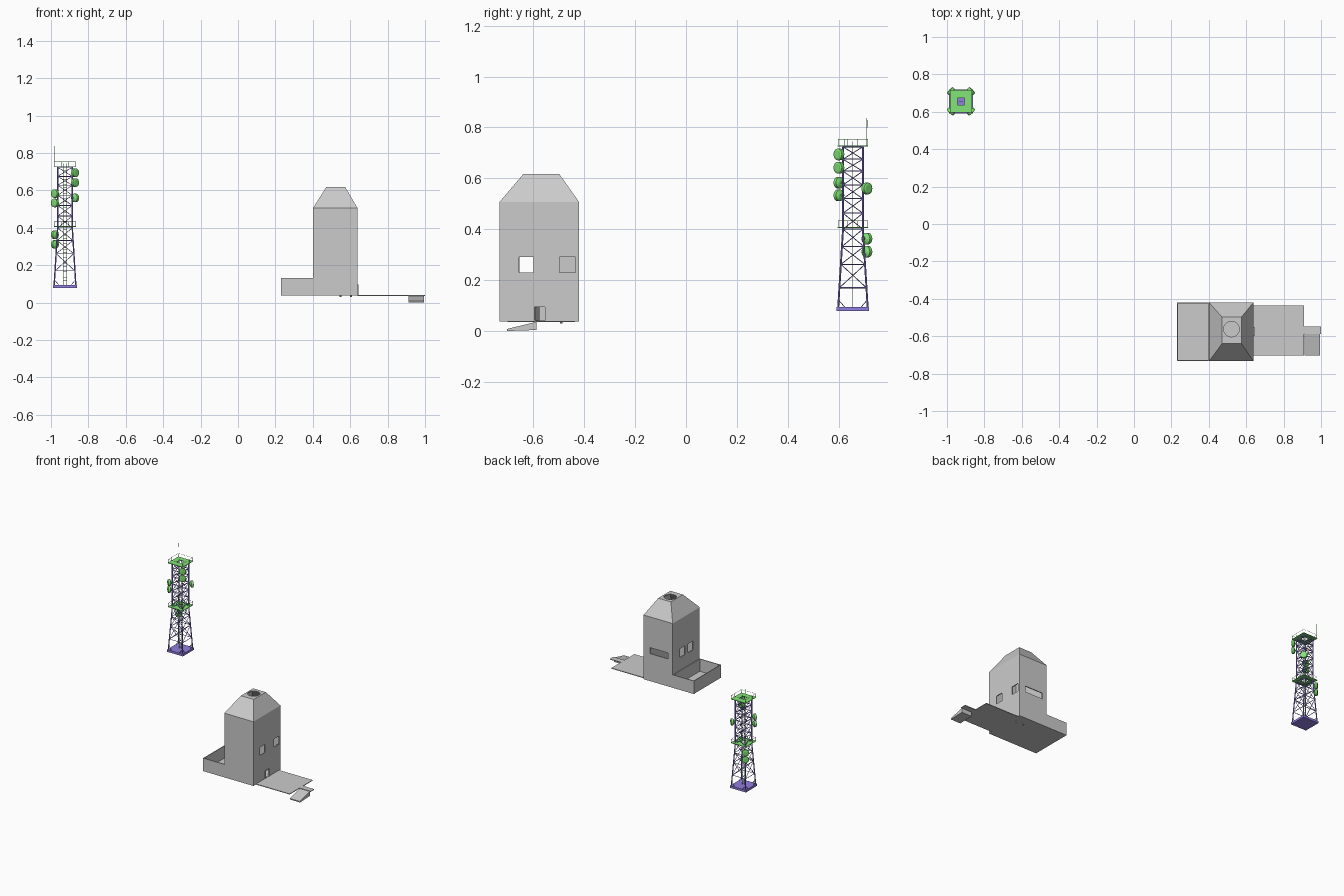
import bpy, bmesh
from math import pi
from mathutils import Vector, Matrix

if "Cube" in bpy.data.objects:
    bpy.data.objects.remove(bpy.data.objects["Cube"])


def material(name, rgb):
    m = bpy.data.materials.new(name)
    m.diffuse_color = (*rgb, 1)
    m.use_nodes = True
    m.node_tree.nodes["Principled BSDF"].inputs["Base Color"].default_value = m.diffuse_color
    return m


GREEN = material("green", (0.22, 0.78, 0.18))
PURPLE = material("purple", (0.29, 0.21, 0.75))


def finish(bm, name, mat=None):
    bmesh.ops.recalc_face_normals(bm, faces=bm.faces)
    me = bpy.data.meshes.new(name)
    bm.to_mesh(me)
    bm.free()
    ob = bpy.data.objects.new(name, me)
    bpy.context.collection.objects.link(ob)
    if mat:
        me.materials.append(mat)
    return ob


def loft(bm, rings):
    """Closed solid through rectangles given as (x0, x1, y0, y1, z)."""
    rows = [[bm.verts.new(p) for p in ((a, c, z), (b, c, z), (b, d, z), (a, d, z))]
            for a, b, c, d, z in rings]
    for lo, hi in zip(rows, rows[1:]):
        for i in range(4):
            j = (i + 1) % 4
            bm.faces.new((lo[i], lo[j], hi[j], hi[i]))
    bm.faces.new(rows[0][::-1])
    bm.faces.new(rows[-1])


def box(bm, x0, x1, y0, y1, z0, z1):
    loft(bm, [(x0, x1, y0, y1, z0), (x0, x1, y0, y1, z1)])


def strut(bm, a, b, r, seg=6, r2=None):
    a, b = Vector(a), Vector(b)
    d = b - a
    mat = Matrix.Translation((a + b) / 2) @ d.to_track_quat('Z', 'Y').to_matrix().to_4x4()
    bmesh.ops.create_cone(bm, cap_ends=True, segments=seg, radius1=r,
                          radius2=r if r2 is None else r2, depth=d.length, matrix=mat)


def single(name, mat, fn, *args):
    bm = bmesh.new()
    fn(bm, *args)
    return finish(bm, name, mat)


def cut(ob, cutter):
    m = ob.modifiers.new("cut", 'BOOLEAN')
    m.operation, m.solver, m.object = 'DIFFERENCE', 'EXACT', cutter
    bpy.context.view_layer.objects.active = ob
    bpy.ops.object.modifier_apply(modifier=m.name)
    bpy.data.objects.remove(cutter)


# ---- Grey building: hollow tower with a tapered roof ----
X0, X1, Y0, Y1, B, T = 0.402, 0.638, -0.733, -0.42, 0.037, 0.042
W = 0.007
house = single("house_shell", None, loft, [
    (X0, X1, Y0, Y1, B), (X0, X1, Y0, Y1, 0.507), (0.471, 0.574, -0.639, -0.498, 0.617)])
cut(house, single("cut_inside", None, loft, [
    (X0 + W, X1 - W, Y0 + W, Y1 - W, T), (X0 + W, X1 - W, Y0 + W, Y1 - W, 0.504),
    (0.474, 0.571, -0.636, -0.501, 0.610)]))

# window, slot and doorway openings, then the round roof hatch
openings = [
    (0.61, 0.66, -0.657, -0.600, 0.230, 0.290), (0.61, 0.66, -0.497, -0.435, 0.230, 0.290),
    (0.38, 0.42, -0.655, -0.595, 0.226, 0.290), (0.38, 0.42, -0.562, -0.502, 0.226, 0.290),
    (0.44, 0.585, -0.44, -0.40, 0.238, 0.282), (0.61, 0.66, -0.598, -0.553, T, 0.097)]
for o in openings:
    cut(house, single("cut_opening", None, box, *o))
cut(house, single("cut_hatch", None, strut, (0.521, -0.562, 0.59), (0.521, -0.562, 0.64), 0.042, 16))

# door frame and leaf standing ajar
bm = bmesh.new()
for y in (-0.600, -0.555):
    box(bm, 0.636, 0.643, y, y + 0.004, B, 0.098)
box(bm, 0.636, 0.643, -0.600, -0.551, 0.094, 0.098)
finish(bm, "door_frame")
leaf = single("door_leaf", None, box, 0, 0.042, -0.0015, 0.0015, T, 0.094)
leaf.location = (0.634, -0.594, 0)
leaf.rotation_euler.z = pi * 0.86

# walled yard, open at the top
yard = single("yard_walls", None, box, 0.231, X0, Y0, Y1, B, 0.132)
cut(yard, single("cut_yard", None, box, 0.236, 0.397, Y0 + 0.006, Y1 - 0.006, T, 0.2))

# thin deck, landing and ramp
single("deck", None, box, X1, 0.91, -0.702, -0.436, B - 0.002, 0.040)
single("landing", None, box, 0.91, 1.0, -0.588, -0.547, B - 0.002, 0.040)
bm = bmesh.new()
side = [bm.verts.new((0.912, y, z)) for y, z in
        ((-0.703, 0.0), (-0.588, 0.004), (-0.588, 0.036), (-0.703, 0.008))]
ext = bmesh.ops.extrude_face_region(bm, geom=[bm.faces.new(side)])
bmesh.ops.translate(bm, vec=(0.082, 0, 0),
                    verts=[v for v in ext["geom"] if isinstance(v, bmesh.types.BMVert)])
bm.faces.ensure_lookup_table()
finish(bm, "ramp")

# two stubs under the floor
bm = bmesh.new()
for x in (0.548, 0.605):
    strut(bm, (x, -0.49, 0.029), (x, -0.49, B + 0.002), 0.005, 8)
finish(bm, "floor_stubs")

# ---- Lattice mast ----
CX, CY = -0.925, 0.656
CORNERS = ((-1, -1), (1, -1), (1, 1), (-1, 1))
LEVELS = (0.092, 0.170, 0.262, 0.332, 0.400, 0.463, 0.520, 0.574, 0.628, 0.675, 0.724)


def half(z):
    return 0.039 + 0.019 * max(0, (0.40 - z) / 0.308)


def at(i, z):
    sx, sy = CORNERS[i % 4]
    return Vector((CX + sx * half(z), CY + sy * half(z), z))


single("mast_base", PURPLE, box, CX - 0.064, CX + 0.064, CY - 0.064, CY + 0.064, 0.078, 0.094)
legs, braces = bmesh.new(), bmesh.new()
for i in range(4):
    strut(legs, at(i, 0.092), at(i, 0.40), 0.0038)
    strut(legs, at(i, 0.40), at(i, 0.724), 0.0038)
    for k, z in enumerate(LEVELS[1:]):
        strut(braces, at(i, z), at(i + 1, z), 0.002)
        if k:
            low = LEVELS[k]
            strut(braces, at(i, low), at(i + 1, z), 0.0017)
            strut(braces, at(i + 1, low), at(i, z), 0.0017)
    # short corner struts at the foot
    a, b = at(i, 0.094), at(i + 1, 0.094)
    strut(braces, a.lerp(b, 0.22), at(i, 0.122), 0.0015)
    strut(braces, b.lerp(a, 0.22), at(i + 1, 0.122), 0.0015)
finish(legs, "mast_legs", PURPLE)
finish(braces, "mast_braces", PURPLE)

# two square platforms with a centre hole and railings
for name, z in (("middle", 0.405), ("top", 0.725)):
    h, g = 0.060, 0.019
    p = bmesh.new()
    box(p, CX - h, CX + h, CY - h, CY - g, z, z + 0.004)
    box(p, CX - h, CX + h, CY + g, CY + h, z, z + 0.004)
    box(p, CX - h, CX - g, CY - g, CY + g, z, z + 0.004)
    box(p, CX + g, CX + h, CY - g, CY + g, z, z + 0.004)
    finish(p, name + "_platform", GREEN)
    r = bmesh.new()
    for i in range(4):
        a, b = [Vector((CX + 0.058 * c[0], CY + 0.058 * c[1], z)) for c in
                (CORNERS[i], CORNERS[(i + 1) % 4])]
        strut(r, a + Vector((0, 0, 0.028)), b + Vector((0, 0, 0.028)), 0.0009)
        for t in (0, 0.33, 0.67):
            q = a.lerp(b, t)
            strut(r, q, q + Vector((0, 0, 0.028)), 0.0009)
    finish(r, name + "_railing", GREEN)

# ladder up the centre
bm = bmesh.new()
for x in (-0.009, 0.009):
    strut(bm, (CX + x, CY, 0.092), (CX + x, CY, 0.745), 0.0012)
for k in range(42):
    z = 0.105 + k * 0.015
    strut(bm, (CX - 0.009, CY, z), (CX + 0.009, CY, z), 0.0008, 4)
finish(bm, "ladder", GREEN)

# whip aerial and short rods on the top platform
bm = bmesh.new()
strut(bm, (CX - 0.058, CY + 0.055, 0.725), (CX - 0.058, CY + 0.055, 0.838), 0.001)
strut(bm, (CX - 0.058, CY + 0.055, 0.80), (CX - 0.058, CY + 0.055, 0.83), 0.0017)
strut(bm, (CX + 0.04, CY - 0.035, 0.725), (CX + 0.04, CY - 0.035, 0.755), 0.001)
finish(bm, "aerials", GREEN)

# drum dishes facing out from the corners
DISHES = ((1, -1, 0.694), (1, -1, 0.642), (-1, -1, 0.583), (-1, -1, 0.533),
          (1, 1, 0.560), (-1, 1, 0.363), (-1, 1, 0.312))
for n, (sx, sy, z) in enumerate(DISHES):
    d = Vector((sx, sy, 0)).normalized()
    c = Vector((CX + sx * 0.054, CY + sy * 0.055, z))
    bm = bmesh.new()
    strut(bm, c - d * 0.007, c + d * 0.007, 0.023, 20)
    strut(bm, c - d * 0.014, c - d * 0.007, 0.010, 20, 0.023)
    strut(bm, c + d * 0.007, c + d * 0.010, 0.023, 20, 0.015)
    strut(bm, c - d * 0.026, c - d * 0.012, 0.0035, 8)
    finish(bm, "dish_%d" % (n + 1), GREEN)
